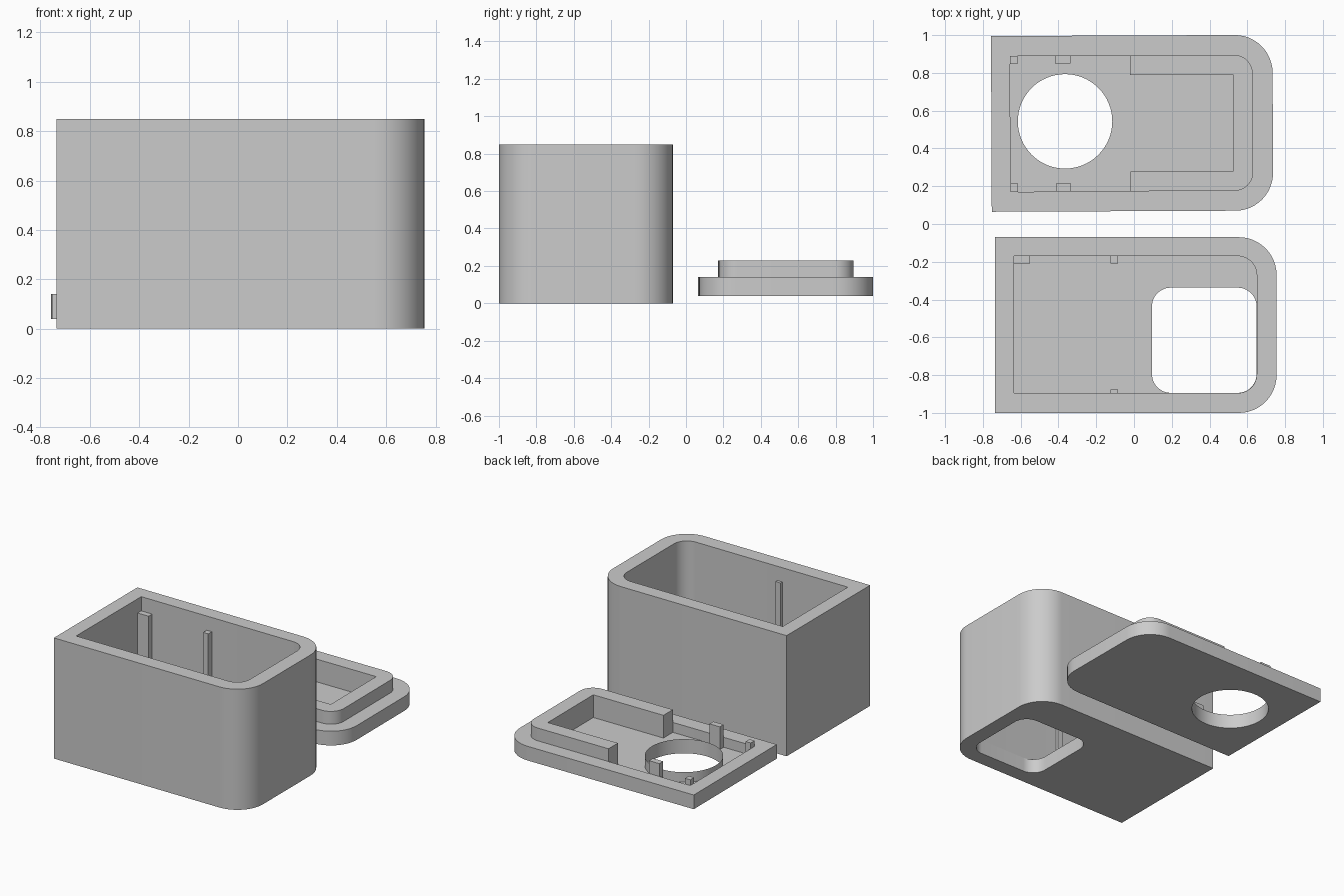
import bpy, bmesh
from math import sin, cos, pi, radians

if "Cube" in bpy.data.objects:
    bpy.data.objects.remove(bpy.data.objects["Cube"])


def outline(x0, x1, y0, y1, left=0, right=0, seg=12):
    """Rectangle, counter-clockwise, with rounded left and/or right corners."""
    pts = []
    for i, (x, y, sx, sy, r) in enumerate([(x0, y0, 1, 1, left), (x1, y0, -1, 1, right),
                                           (x1, y1, -1, -1, right), (x0, y1, 1, -1, left)]):
        if not r:
            pts.append((x, y))
            continue
        for k in range(seg + 1):
            a = pi + (i + k / seg) * pi / 2
            pts.append((x + sx * r + r * cos(a), y + sy * r + r * sin(a)))
    return pts


def circle(cx, cy, r, n=64):
    return [(cx + r * cos(2 * pi * k / n), cy + r * sin(2 * pi * k / n)) for k in range(n)]


def prism(name, pts, z0, z1, caps=True):
    bm = bmesh.new()
    low = [bm.verts.new((x, y, z0)) for x, y in pts]
    top = [bm.verts.new((x, y, z1)) for x, y in pts]
    for i in range(len(pts)):
        j = (i + 1) % len(pts)
        bm.faces.new((low[i], low[j], top[j], top[i]))
    if caps:
        bm.faces.new(low[::-1])
        bm.faces.new(top)
    mesh = bpy.data.meshes.new(name)
    bm.to_mesh(mesh)
    bm.free()
    ob = bpy.data.objects.new(name, mesh)
    bpy.context.collection.objects.link(ob)
    return ob


def cut(ob, cutter):
    """Subtract the cutter, apply, then remove it."""
    bpy.context.view_layer.objects.active = ob
    m = ob.modifiers.new("cut", 'BOOLEAN')
    m.operation, m.solver, m.object = 'DIFFERENCE', 'EXACT', cutter
    bpy.ops.object.modifier_apply(modifier=m.name)
    bpy.data.objects.remove(cutter)


# Box: shell with open top and a rounded square window in the floor
box = prism("box", outline(-.735, .755, -1, -.07, right=.2), 0, .85)
cut(box, prism("cavity", outline(-.635, .65, -.895, -.17, right=.1), .1, 1))
cut(box, prism("window", outline(.095, .649, -.894, -.337, .1, .1), -.1, .2))

# Ribs inside the box, rooted in the walls and floor
for name, x0, x1, y0, y1 in [("corner_rib", -.65, -.55, -.21, -.15),
                             ("back_rib", -.125, -.085, -.21, -.15),
                             ("front_rib", -.125, -.085, -.91, -.875)]:
    prism(name, outline(x0, x1, y0, y1), .08, .75)

# Lid plate (local coordinates): shallow recess and round hole
lid = prism("lid_plate", outline(-.745, .745, -.465, .465, right=.2), .04, .14)
cut(lid, prism("recess", outline(-.645, .64, -.36, .36, right=.1), .07, .3))
cut(lid, prism("round_hole", circle(-.355, .012, .25), -.1, .3))
lid_parts = [lid, prism("hole_collar", circle(-.355, .012, .25), .04, .14, caps=False)]

# U-shaped lip standing in the recess
lip = outline(-.01, .64, -.36, .36, right=.1)
lip += [(-.01, .255), (.535, .255), (.535, -.255), (-.01, -.255)]
lid_parts.append(prism("lid_lip", lip, .07, .23))

# Locating pegs on both sides of the lid
for side, y0, y1 in (("front", -.36, -.317), ("back", .317, .36)):
    lid_parts.append(prism(side + "_tall_peg", outline(-.405, -.325, y0, y1), .07, .23))
    lid_parts.append(prism(side + "_short_peg", outline(-.645, -.605, y0, y1), .07, .18))

# Lay the lid behind the box, very slightly turned
for ob in lid_parts:
    ob.location = (-.01, .533, 0)
    ob.rotation_euler.z = radians(.25)

# Smooth the rounded corners, keep the edges sharp
for ob in bpy.context.collection.objects:
    ob.select_set(True)
    bpy.context.view_layer.objects.active = ob
bpy.ops.object.shade_smooth_by_angle(angle=radians(30))
